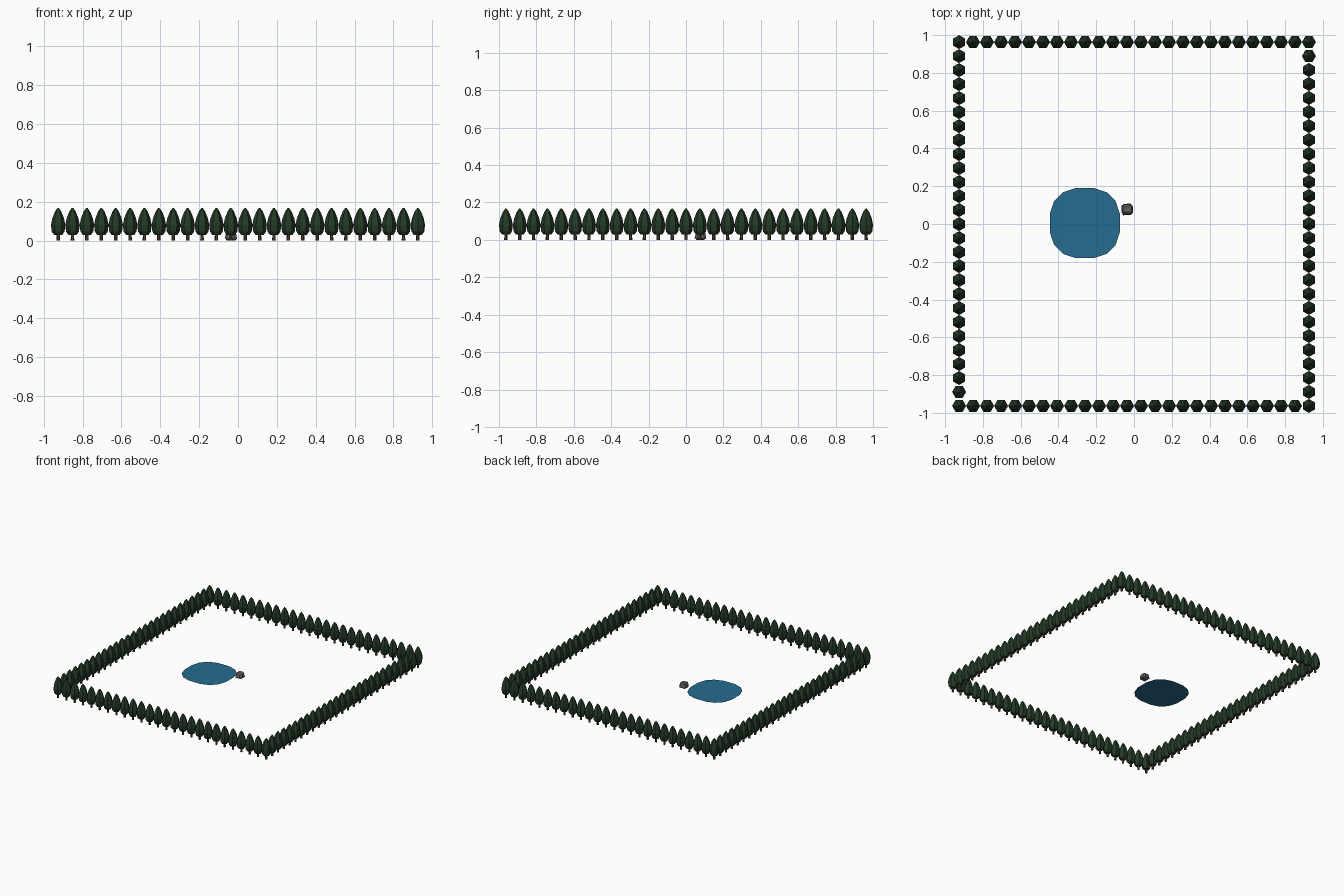
import bpy, bmesh, math, random
from mathutils import Vector

cube = bpy.data.objects.get("Cube")
if cube:
    bpy.data.objects.remove(cube, do_unlink=True)


def material(name, rgb):
    m = bpy.data.materials.new(name)
    m.use_nodes = True
    m.diffuse_color = (*rgb, 1)
    bsdf = next(n for n in m.node_tree.nodes if n.type == 'BSDF_PRINCIPLED')
    bsdf.inputs["Base Color"].default_value = (*rgb, 1)
    return m


LEAF = material("dark green", (0.018, 0.042, 0.02))
BARK = material("bark brown", (0.09, 0.06, 0.045))
WATER = material("water blue", (0.018, 0.15, 0.28))
STONE = material("stone grey", (0.13, 0.12, 0.115))


def finish(bm, name, *mats):
    me = bpy.data.meshes.new(name)
    bm.normal_update()
    bm.to_mesh(me)
    bm.free()
    for m in mats:
        me.materials.append(m)
    return me


def place(me, name, loc=(0, 0, 0), turn=0):
    ob = bpy.data.objects.new(name, me)
    ob.location = loc
    ob.rotation_euler.z = turn
    bpy.context.collection.objects.link(ob)


def lathe(bm, profile, sides, index):
    """Closed faceted solid from (radius, height) rings."""
    rings = []
    for r, z in profile:
        rings.append([bm.verts.new((r * math.cos(math.tau * i / sides),
                                    r * math.sin(math.tau * i / sides), z))
                      for i in range(sides)])
    faces = [bm.faces.new(rings[0][::-1]), bm.faces.new(rings[-1])]
    for a, b in zip(rings, rings[1:]):
        for i in range(sides):
            j = (i + 1) % sides
            faces.append(bm.faces.new((a[i], a[j], b[j], b[i])))
    for f in faces:
        f.material_index = index


# One tree: six-sided crown on a thin trunk
bm = bmesh.new()
lathe(bm, [(0.021, 0.029), (0.033, 0.046), (0.037, 0.08), (0.03, 0.115),
           (0.016, 0.15), (0.003, 0.168)], 6, 0)
lathe(bm, [(0.009, 0), (0.008, 0.034)], 6, 1)
tree = finish(bm, "tree", LEAF, BARK)

# Tree border: one row and one column, repeated by a half turn
X, Y, STEP = 0.926, 0.963, 0.0741
spots = [(X - STEP * i, Y, 0) for i in range(25)]
spots.append((X, Y - STEP, 0))
spots += [(X, -Y + STEP * i, math.pi / 2) for i in range(25)]
for side, s in (("back_right", 1), ("front_left", -1)):
    for n, (x, y, turn) in enumerate(spots):
        place(tree, f"{side}_tree_{n}", (s * x, s * y, 0), turn)

# Pond: flat sheet with a rounded-square outline
bm = bmesh.new()
quarter = [(1, 0.27), (0.88, 0.63), (0.63, 0.88), (0.27, 1)]
outline = []
for q in range(4):
    for x, y in quarter:
        for _ in range(q):
            x, y = -y, x
        outline.append(bm.verts.new((x * 0.185, y * 0.185, 0)))
bm.faces.new(outline)
place(finish(bm, "pond", WATER), "pond", (-0.26, 0.005, 0.002))

# Rock: chamfered, slightly irregular block
random.seed(4)
bm = bmesh.new()
bmesh.ops.create_cube(bm, size=1)
bmesh.ops.bevel(bm, geom=bm.edges[:], offset=0.2, segments=1, affect='EDGES')
for v in bm.verts:
    v.co += Vector([random.uniform(-0.04, 0.04) for _ in range(3)])
    v.co.z = max(v.co.z, -0.5) + 0.5
    taper = 1 - 0.2 * v.co.z
    v.co = Vector((v.co.x * 0.064 * taper, v.co.y * 0.062 * taper, v.co.z * 0.046))
place(finish(bm, "rock", STONE), "rock", (-0.037, 0.078, 0))
